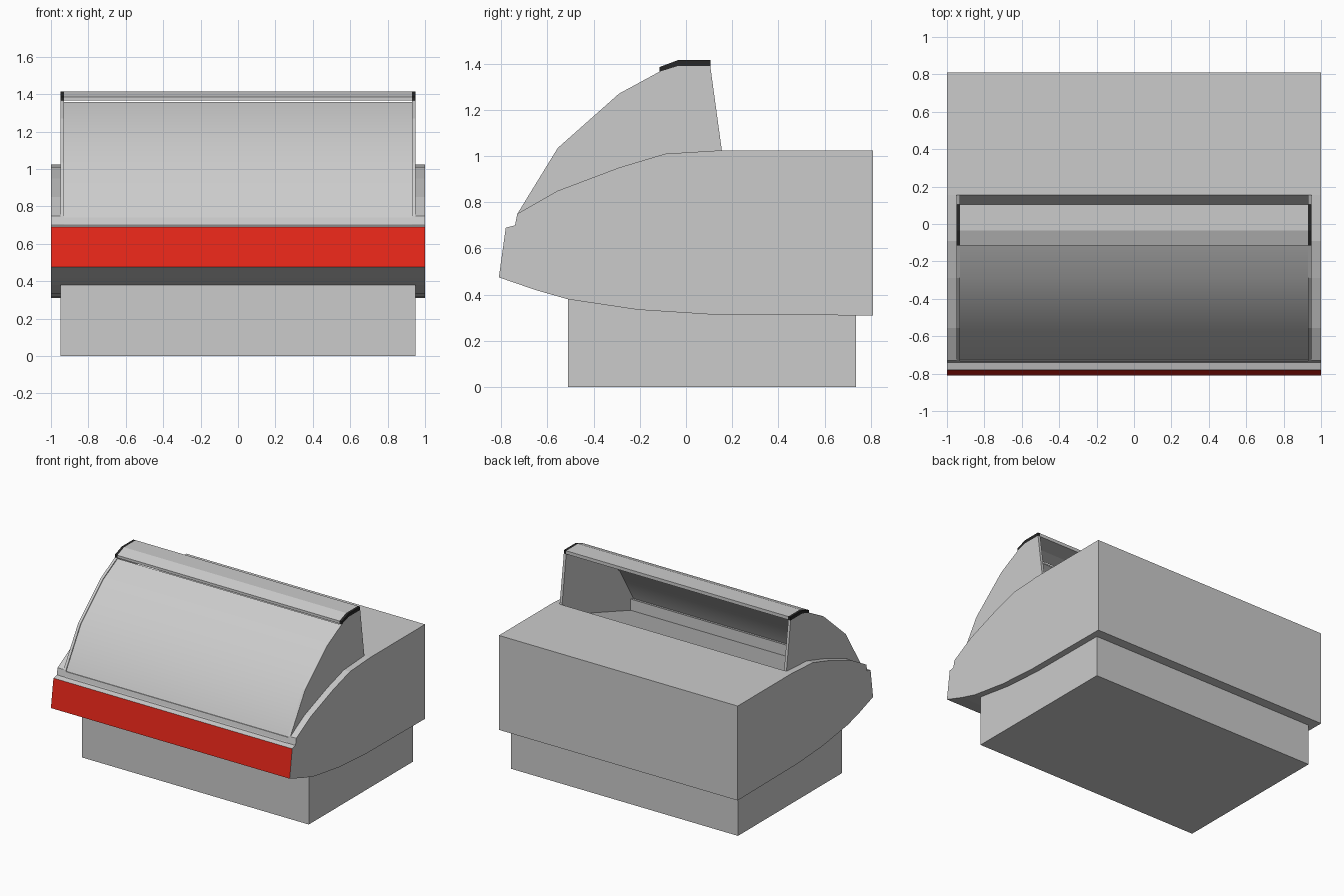
import bpy, bmesh
from mathutils import Vector

if "Cube" in bpy.data.objects:
    bpy.data.objects.remove(bpy.data.objects["Cube"])


def material(name, rgb):
    m = bpy.data.materials.new(name)
    m.diffuse_color = (*rgb, 1)
    m.use_nodes = True
    m.node_tree.nodes["Principled BSDF"].inputs["Base Color"].default_value = m.diffuse_color
    return m


def prism(name, profile, x0, x1, mat=None):
    """Extrude a closed (y, z) profile from x0 to x1."""
    bm = bmesh.new()
    a = [bm.verts.new((x0, y, z)) for y, z in profile]
    b = [bm.verts.new((x1, y, z)) for y, z in profile]
    n = len(profile)
    bm.faces.new(a)
    bm.faces.new(b[::-1])
    for i in range(n):
        j = (i + 1) % n
        bm.faces.new((a[j], a[i], b[i], b[j]))
    bmesh.ops.recalc_face_normals(bm, faces=bm.faces[:])
    me = bpy.data.meshes.new(name)
    bm.to_mesh(me)
    bm.free()
    ob = bpy.data.objects.new(name, me)
    bpy.context.collection.objects.link(ob)
    if mat:
        me.materials.append(mat)
    return ob


def inset(path, d):
    """Offset an open (y, z) path to the right of its direction."""
    pts = [Vector(p) for p in path]
    out = []
    for i, p in enumerate(pts):
        t = Vector((0, 0))
        if i:
            t += (p - pts[i - 1]).normalized()
        if i < len(pts) - 1:
            t += (pts[i + 1] - p).normalized()
        t.normalize()
        out.append((p.x + t.y * d, p.y - t.x * d))
    return out


grey = material("grey", (0.8, 0.8, 0.8))
red = material("red", (0.8, 0.02, 0.01))
black = material("black", (0.02, 0.02, 0.02))

# Plinth
prism("base", [(-.51, 0), (.735, 0), (.735, .36), (-.51, .39)], -.95, .95)

# Cabinet body with a display well cut between its ends
shoulder = [(-.73, .75), (-.555, .85), (-.29, .95), (-.09, 1.01), (.155, 1.025)]
body = prism("cabinet_body",
             [(-.81, .475), (-.78, .69), (-.74, .70)] + shoulder +
             [(.81, 1.025), (.81, .31), (.1, .315), (-.21, .335),
              (-.51, .38), (-.65, .42)], -1, 1, grey)
well = prism("well_cutter",
             [(-.85, 1.2), (-.85, .74), (-.72, .74), (-.667, .755), (-.667, .67),
              (.10, .93), (.16, 1.034), (.16, 1.2)], -.93, .93)
well.hide_render = True
mod = body.modifiers.new("well", 'BOOLEAN')
mod.operation = 'DIFFERENCE'
mod.solver = 'EXACT'
mod.object = well
bpy.context.view_layer.objects.active = body
bpy.ops.object.modifier_apply(modifier="well")
bpy.data.objects.remove(well)

# Red front fascia
body.data.materials.clear()
body.data.materials.append(grey)
body.data.materials.append(red)
for p in body.data.polygons:
    p.material_index = int(p.normal.y < -.9 and p.center.y < -.785)

# Side panels and black end trims
arc = [(-.73, .75), (-.555, 1.035), (-.29, 1.27), (-.115, 1.365)]
canopy = [(-.115, 1.365), (-.115, 1.385), (-.035, 1.415), (.105, 1.415),
          (.105, 1.39), (-.035, 1.39)]
for side, s in (("left", -1), ("right", 1)):
    prism(side + "_side_panel",
          arc + [(-.035, 1.39), (.105, 1.39)] + shoulder[:0:-1], s * .93, s * .95)
    prism(side + "_end_trim", canopy, s * .93, s * .95, black)

# Top canopy rail
prism("canopy_rail", canopy, -.93, .93)

# Curved front screen
path = [(-.748, .702)] + arc
screen = prism("front_screen", inset(path, .007) + inset(path, .027)[::-1], -.93, .93)
bpy.ops.object.select_all(action='DESELECT')
screen.select_set(True)
bpy.context.view_layer.objects.active = screen
bpy.ops.object.shade_smooth_by_angle(angle=.6)
